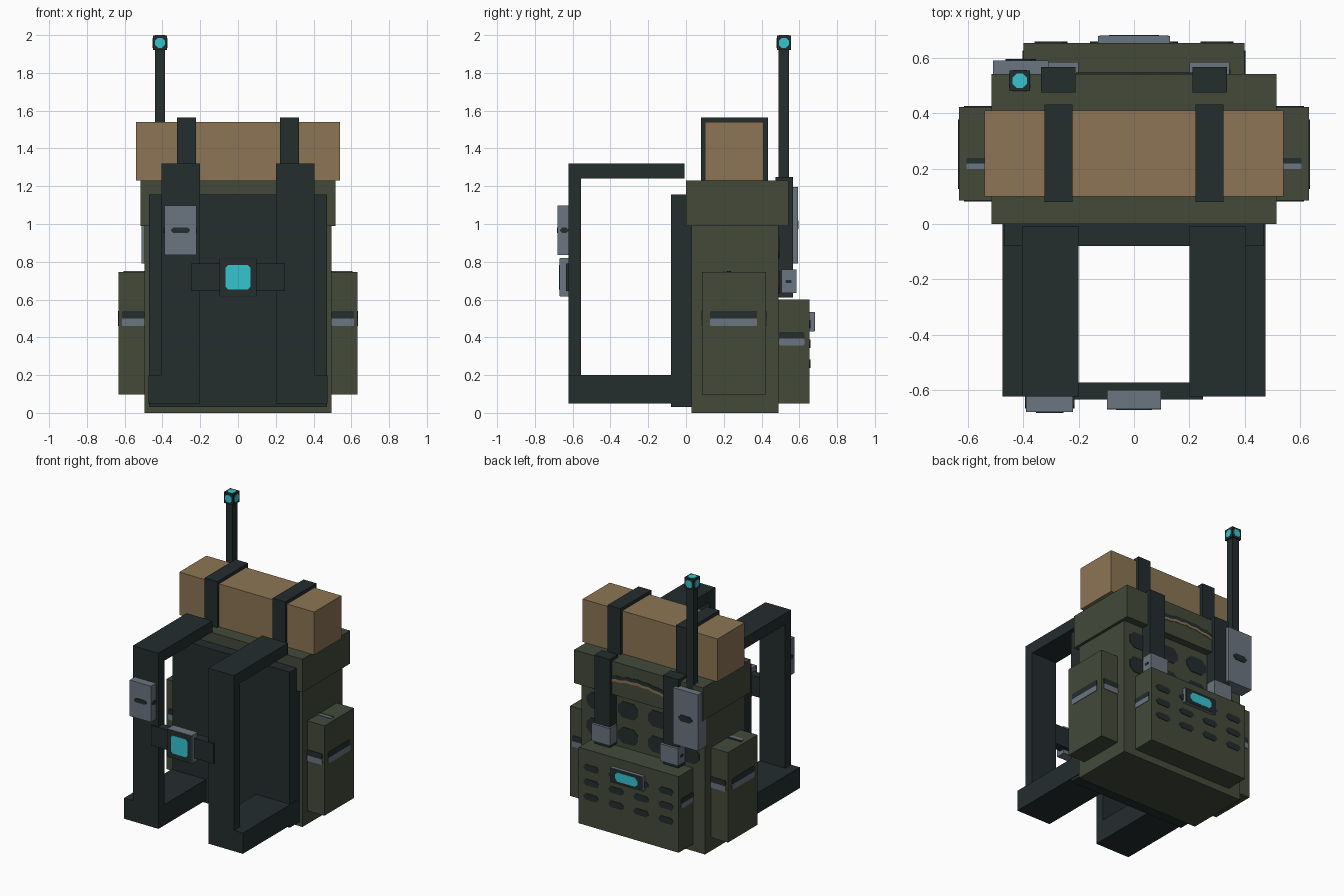
import bpy
import math
from mathutils import Vector

old = bpy.data.objects.get("Cube")
if old:
    bpy.data.objects.remove(old, do_unlink=True)


def material(name, rgb):
    m = bpy.data.materials.new(name)
    m.use_nodes = True
    m.diffuse_color = (*rgb, 1)
    m.node_tree.nodes["Principled BSDF"].inputs["Base Color"].default_value = (*rgb, 1)
    return m


olive = material("olive canvas", (0.056, 0.068, 0.042))
dark = material("dark webbing", (0.017, 0.026, 0.027))
grey = material("grey metal", (0.147, 0.178, 0.216))
tan = material("tan cloth", (0.262, 0.178, 0.089))
cyan = material("cyan glow", (0.039, 0.552, 0.631))


def mesh_object(name, verts, faces, mat):
    me = bpy.data.meshes.new(name)
    me.from_pydata(verts, [], faces)
    me.materials.append(mat)
    ob = bpy.data.objects.new(name, me)
    bpy.context.collection.objects.link(ob)
    return ob


def box(name, xs, ys, zs, mat):
    """Box from its extents on each axis."""
    xs, ys, zs = sorted(xs), sorted(ys), sorted(zs)
    verts = [(x, y, z) for x in xs for y in ys for z in zs]
    faces = [(0, 1, 3, 2), (4, 6, 7, 5), (0, 4, 5, 1),
             (2, 3, 7, 6), (0, 2, 6, 4), (1, 5, 7, 3)]
    return mesh_object(name, verts, faces, mat)


AXES = {"x": Vector((1, 0, 0)), "y": Vector((0, 1, 0)), "z": Vector((0, 0, 1))}


def plate(name, facing, centre, outline, mat, lift=0.004):
    """Thin plate with a 2D outline, lying on a face that looks along `facing`."""
    n = AXES[facing[1]] * (1 if facing[0] == "+" else -1)
    up = AXES["y"] if facing[1] == "z" else AXES["z"]
    side = up.cross(n)
    base = [Vector(centre) + side * u + up * v for u, v in outline]
    k = len(base)
    verts = [p - n * 0.002 for p in base] + [p + n * lift for p in base]
    faces = [tuple(range(k))[::-1], tuple(range(k, 2 * k))]
    faces += [(i, (i + 1) % k, k + (i + 1) % k, k + i) for i in range(k)]
    return mesh_object(name, verts, faces, mat)


def rounded(w, h, cut=0.3):
    """Rectangle outline with clipped corners."""
    a, b = w / 2, h / 2
    c = min(a, b) * cut
    return [(a - c, -b), (a, c - b), (a, b - c), (a - c, b),
            (c - a, b), (-a, b - c), (-a, c - b), (c - a, -b)]


def slot(name, facing, centre, width, height):
    """Dark opening above a grey pull bar."""
    up = AXES["y"] if facing[1] == "z" else AXES["z"]
    for part, sign, mat in (("opening", 1, dark), ("pull", -1, grey)):
        plate(f"{name}_{part}", facing, Vector(centre) + up * sign * height / 4,
              rounded(width, height / 2), mat)


# Main bag, lid and padded back panel
box("main_bag", (-0.495, 0.495), (0.03, 0.49), (0, 1.0), olive)
box("lid", (-0.515, 0.515), (0, 0.543), (0.99, 1.23), olive)
box("back_panel", (-0.47, 0.47), (-0.08, 0.03), (0.03, 1.155), dark)

# Webbing patches on the rear of the bag
for z in (0.875, 0.69):
    for x in (-0.37, -0.12, 0.12, 0.37):
        plate("bag_patch", "+y", (x, 0.49, z), rounded(0.16, 0.115, 0.6), dark)

# Rope handle on the lid
wave = [(-0.22 + 0.044 * i, 0.025 * math.sin(math.pi * i / 10) + 0.006 * (i % 2))
        for i in range(11)]
for part, low, high, mat in (("shade", 0.01, 0.035, dark), ("rope", -0.008, 0.01, tan)):
    line = [(u, v + low) for u, v in wave] + [(u, v + high) for u, v in reversed(wave)]
    plate(f"handle_{part}", "+y", (0.01, 0.543, 1.085), line, mat)

# Rear pocket with webbing openings and a small display
box("rear_pocket", (-0.4, 0.4), (0.48, 0.655), (0.05, 0.6), olive)
for z in (0.47, 0.365, 0.26):
    for x in (-0.3, -0.1, 0.1, 0.3):
        plate("pocket_opening", "+y", (x, 0.655, z), rounded(0.12, 0.045, 0.8), dark)
for s in (-1, 1):
    slot("rear_pocket_slot", "+x" if s > 0 else "-x", (s * 0.4, 0.56, 0.393), 0.135, 0.07)
box("display", (-0.13, 0.13), (0.65, 0.68), (0.43, 0.535), grey)
plate("display_frame", "+y", (0, 0.68, 0.4825), rounded(0.25, 0.1, 0.1), dark, 0.002)
plate("display_screen", "+y", (0, 0.68, 0.4825), rounded(0.18, 0.066, 0.6), cyan, 0.004)

# Bedroll
box("bedroll", (-0.54, 0.54), (0.1, 0.41), (1.23, 1.54), tan)

for s in (-1, 1):
    side = "left" if s > 0 else "right"
    out = "+x" if s > 0 else "-x"

    # Side pocket
    box(f"{side}_side_pocket", (s * 0.45, s * 0.632), (0.085, 0.423), (0.097, 0.747), olive)
    slot(f"{side}_pocket_slot", out, (s * 0.632, 0.252, 0.5), 0.25, 0.08)
    for facing, y in (("-y", 0.085), ("+y", 0.423)):
        slot(f"{side}_pocket_end_slot", facing, (s * 0.555, y, 0.5), 0.12, 0.08)
    slot(f"{side}_pocket_top_slot", "+z", (s * 0.55, 0.218, 0.747), 0.11, 0.04)

    # Bedroll strap and lid strap with buckle
    box(f"{side}_bedroll_strap", (s * 0.222, s * 0.324), (0.08, 0.433), (1.225, 1.563), dark)
    box(f"{side}_lid_strap", (s * 0.212, s * 0.337), (0.475, 0.567), (0.612, 1.25), dark)
    box(f"{side}_lid_buckle", (s * 0.2, s * 0.345), (0.505, 0.585), (0.635, 0.76), grey)
    plate(f"{side}_buckle_slot", out, (s * 0.345, 0.543, 0.695), rounded(0.03, 0.015), dark)

    # Shoulder harness
    box(f"{side}_shoulder_strap", (s * 0.2, s * 0.405), (-0.623, -0.555), (0.05, 1.32), dark)
    box(f"{side}_strap_top", (s * 0.2, s * 0.405), (-0.623, -0.008), (1.24, 1.32), dark)
    box(f"{side}_strap_base", (s * 0.2, s * 0.475), (-0.623, 0.005), (0.05, 0.2), dark)

# Chest strap and glowing clasp
box("chest_strap", (-0.25, 0.25), (-0.635, -0.573), (0.645, 0.79), dark)
box("clasp", (-0.098, 0.098), (-0.668, -0.6), (0.617, 0.82), grey)
plate("clasp_front", "-y", (0, -0.668, 0.7185), rounded(0.194, 0.2, 0.02), dark, 0.002)
plate("clasp_light", "-y", (0, -0.668, 0.7185), rounded(0.13, 0.13, 0.2), cyan, 0.004)

# Communicator on the right shoulder strap
box("communicator", (-0.39, -0.22), (-0.68, -0.61), (0.837, 1.098), grey)
plate("communicator_slot", "-y", (-0.305, -0.68, 0.967), rounded(0.1, 0.03, 0.8), dark)
for facing, x in (("-x", -0.39), ("+x", -0.22)):
    plate("communicator_side_slot", facing, (x, -0.645, 0.967), rounded(0.045, 0.03, 0.8), dark)

# Radio on the rear right corner, with antenna
box("radio", (-0.51, -0.31), (0.49, 0.592), (0.79, 1.197), grey)
plate("radio_slot", "+y", (-0.41, 0.592, 0.995), rounded(0.11, 0.045, 0.8), dark)
box("antenna_mast", (-0.44, -0.386), (0.49, 0.545), (1.19, 1.93), dark)
box("antenna_tip", (-0.45, -0.376), (0.481, 0.555), (1.92, 1.998), dark)
tip = Vector((-0.413, 0.518, 1.959))
for facing in ("+x", "-x", "+y", "-y", "+z", "-z"):
    n = AXES[facing[1]] * (1 if facing[0] == "+" else -1)
    if facing != "-z":
        plate("antenna_light", facing, tip + n * (0.039 if facing[1] == "z" else 0.037),
              rounded(0.052, 0.052, 0.55), cyan, 0.002)
